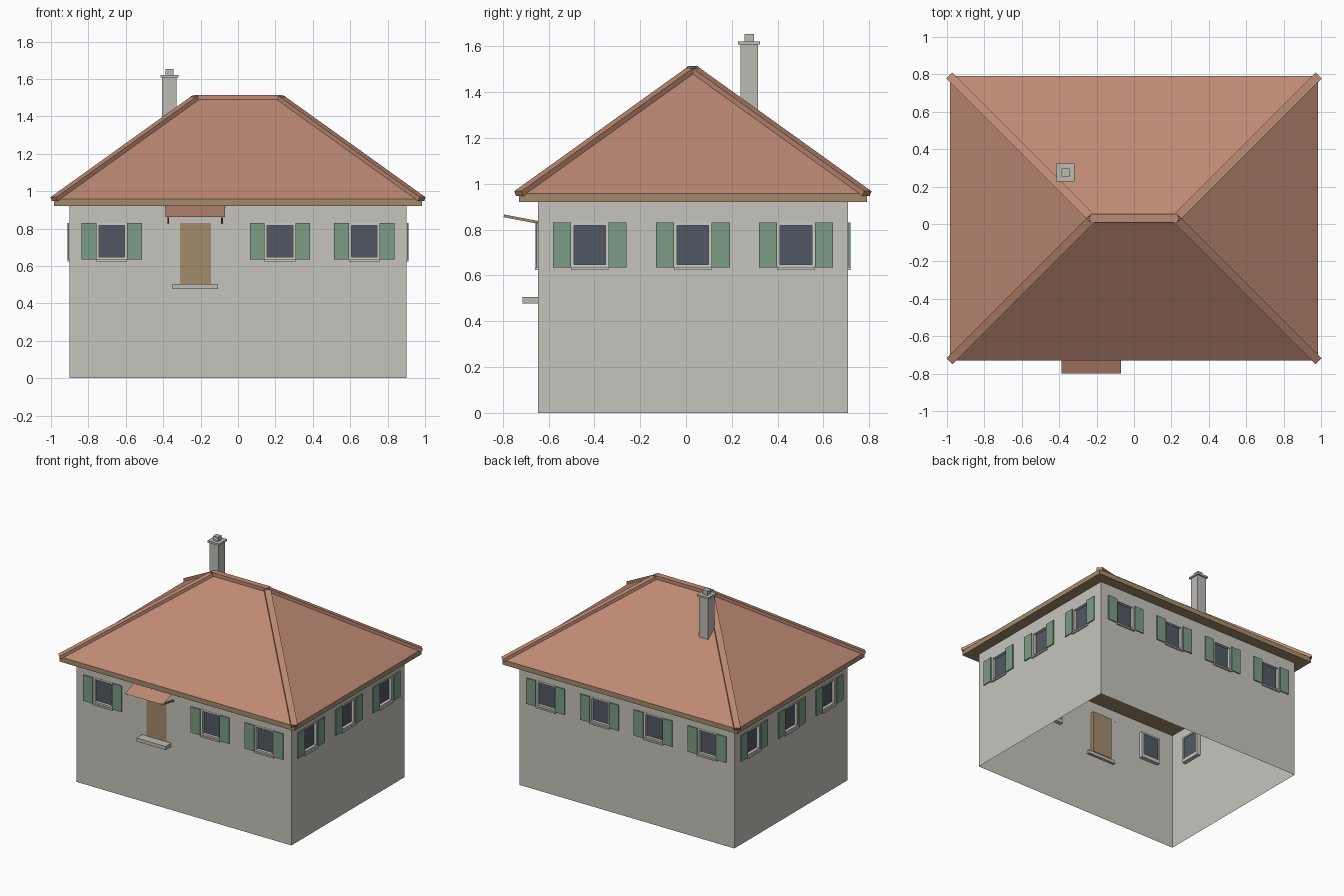
import bpy, bmesh, math
from mathutils import Matrix, Vector

if "Cube" in bpy.data.objects:
    bpy.data.objects.remove(bpy.data.objects["Cube"])


def material(name, rgb):
    m = bpy.data.materials.new(name)
    lin = [((c / 255 + 0.055) / 1.055) ** 2.4 for c in rgb]
    m.diffuse_color = (*lin, 1)
    m.use_nodes = True
    m.node_tree.nodes["Principled BSDF"].inputs["Base Color"].default_value = m.diffuse_color
    return m


WALL = material("pale plaster", (198, 196, 188))
TILE = material("terracotta tile", (190, 138, 116))
WOOD = material("brown wood", (164, 139, 107))
GREEN = material("green shutter paint", (124, 156, 134))
GLASS = material("dark glass", (80, 89, 99))
TRIM = material("light frame", (205, 202, 198))
STONE = material("grey stone", (188, 187, 181))

CY = 0.03                  # house centre in y
HX, HY = 0.90, 0.677       # wall half sizes
EX, EY = 0.983, 0.760      # eave half sizes
Z0, Z1, ZR = 0.92, 0.957, 1.502


def mesh_object(name, bm, mat, matrix=Matrix()):
    me = bpy.data.meshes.new(name)
    bm.to_mesh(me)
    bm.free()
    me.materials.append(mat)
    ob = bpy.data.objects.new(name, me)
    ob.matrix_world = matrix
    bpy.context.collection.objects.link(ob)
    return ob


def box(name, x0, x1, y0, y1, z0, z1, mat, matrix=Matrix()):
    bm = bmesh.new()
    size = Matrix.Diagonal((x1 - x0, y1 - y0, z1 - z0, 1))
    mid = Matrix.Translation(((x0 + x1) / 2, (y0 + y1) / 2, (z0 + z1) / 2))
    bmesh.ops.create_cube(bm, size=1, matrix=mid @ size)
    return mesh_object(name, bm, mat, matrix)


def beam(name, a, b, w, h, mat):
    a, b = Vector(a), Vector(b)
    d = b - a
    rot = d.to_track_quat('X', 'Z').to_matrix().to_4x4()
    m = Matrix.Translation((a + b) / 2) @ rot
    return box(name, -d.length / 2, d.length / 2, -w / 2, w / 2, -h / 2, h / 2, mat, m)


def wall(name, half, holes, matrix):
    """Thin wall sheet in the local xz plane with rectangular openings."""
    xs = sorted({-half, half, *[v for h in holes for v in h[:2]]})
    zs = sorted({0, Z0, *[v for h in holes for v in h[2:]]})
    bm = bmesh.new()
    for x0, x1 in zip(xs, xs[1:]):
        for z0, z1 in zip(zs, zs[1:]):
            cx, cz = (x0 + x1) / 2, (z0 + z1) / 2
            if any(h[0] < cx < h[1] and h[2] < cz < h[3] for h in holes):
                continue
            bm.faces.new([bm.verts.new((x, 0, z)) for x, z in
                          ((x0, z0), (x1, z0), (x1, z1), (x0, z1))])
    bmesh.ops.remove_doubles(bm, verts=bm.verts, dist=1e-5)
    bmesh.ops.dissolve_limit(bm, angle_limit=0.01, verts=bm.verts, edges=bm.edges)
    return mesh_object(name, bm, WALL, matrix)


WW, WB, WT = 0.082, 0.635, 0.83     # window half width, bottom, top


def window(tag, c, m):
    # four frame bars, pane, sill and a pair of shutters
    d0, d1, t = -0.002, 0.03, 0.013
    box(f"frame_left_{tag}", c - WW, c - WW + t, d0, d1, WB, WT, TRIM, m)
    box(f"frame_right_{tag}", c + WW - t, c + WW, d0, d1, WB, WT, TRIM, m)
    box(f"frame_top_{tag}", c - WW + t, c + WW - t, d0, d1, WT - t, WT, TRIM, m)
    box(f"frame_bottom_{tag}", c - WW + t, c + WW - t, d0, d1, WB, WB + t, TRIM, m)
    box(f"pane_{tag}", c - WW + t, c + WW - t, 0.02, 0.026, WB + t, WT - t, GLASS, m)
    box(f"sill_{tag}", c - WW, c + WW, -0.012, 0.03, WB - 0.011, WB, TRIM, m)
    for side, n in ((-1, "left"), (1, "right")):
        a, b = sorted((c + side * WW, c + side * (WW + 0.079)))
        box(f"shutter_{n}_{tag}", a, b, -0.011, -0.003, WB, WT, GREEN, m)


# Walls with windows on all four sides
DOOR = -0.228
sides = [("front", HX, HY, (-0.675, 0.225, 0.675)),
         ("right", HY, HX, (-0.45, 0, 0.45)),
         ("back", HX, HY, (-0.675, -0.225, 0.225, 0.675)),
         ("left", HY, HX, (-0.45, 0, 0.45))]
for i, (name, half, dist, centres) in enumerate(sides):
    m = (Matrix.Translation((0, CY, 0)) @ Matrix.Rotation(i * math.pi / 2, 4, 'Z')
         @ Matrix.Translation((0, -dist, 0)))
    holes = [(c - WW, c + WW, WB, WT) for c in centres]
    if name == "front":
        holes.append((DOOR - 0.083, DOOR + 0.083, 0.503, WT))
        box("door", DOOR - 0.083, DOOR + 0.083, 0.0, 0.025, 0.503, WT, WOOD, m)
    wall(f"wall_{name}", half, holes, m)
    for k, c in enumerate(centres):
        window(f"{name}_{k + 1}", c, m)

# Door step
FY = CY - HY
box("door_step", DOOR - 0.122, DOOR + 0.122, FY - 0.067, FY + 0.02, 0.478, 0.505, STONE)

# Door canopy: sloping sheet on two struts
bm = bmesh.new()
bm.faces.new([bm.verts.new(p) for p in
              ((-0.387, -0.80, 0.862), (-0.07, -0.80, 0.862),
               (-0.07, FY, 0.921), (-0.387, FY, 0.921))])
mesh_object("door_canopy", bm, TILE)
for x, n in ((-0.373, "left"), (-0.086, "right")):
    beam(f"canopy_strut_{n}", (x, -0.795, 0.86), (x, FY, 0.832), 0.01, 0.012, WOOD)

# Eave slab
box("eave_slab", -EX, EX, CY - EY, CY + EY, Z0, Z1, WOOD)

# Hipped roof
RX = EX - EY
bm = bmesh.new()
c = [bm.verts.new((sx * EX, CY + sy * EY, Z1))
     for sx, sy in ((-1, -1), (1, -1), (1, 1), (-1, 1))]
r = [bm.verts.new((s * RX, CY, ZR)) for s in (-1, 1)]
for f in ((c[0], c[1], r[1], r[0]), (c[1], c[2], r[1]),
          (c[2], c[3], r[0], r[1]), (c[3], c[0], r[0])):
    bm.faces.new(f)
mesh_object("roof", bm, TILE)

# Ridge and hip caps
beam("ridge_cap", (-RX - 0.012, CY, ZR), (RX + 0.012, CY, ZR), 0.045, 0.026, TILE)
for sx in (-1, 1):
    for sy in (-1, 1):
        beam(f"hip_cap_{'right' if sx > 0 else 'left'}_{'back' if sy > 0 else 'front'}",
             (sx * EX, CY + sy * EY, Z1), (sx * RX, CY, ZR), 0.045, 0.024, TILE)

# Chimney with cap and pot
for name, h, z0, z1 in (("chimney_stack", 0.038, 1.2, 1.61),
                        ("chimney_cap", 0.048, 1.607, 1.621),
                        ("chimney_pot", 0.021, 1.621, 1.653)):
    box(name, -0.367 - h, -0.367 + h, 0.276 - h, 0.276 + h, z0, z1, STONE)
